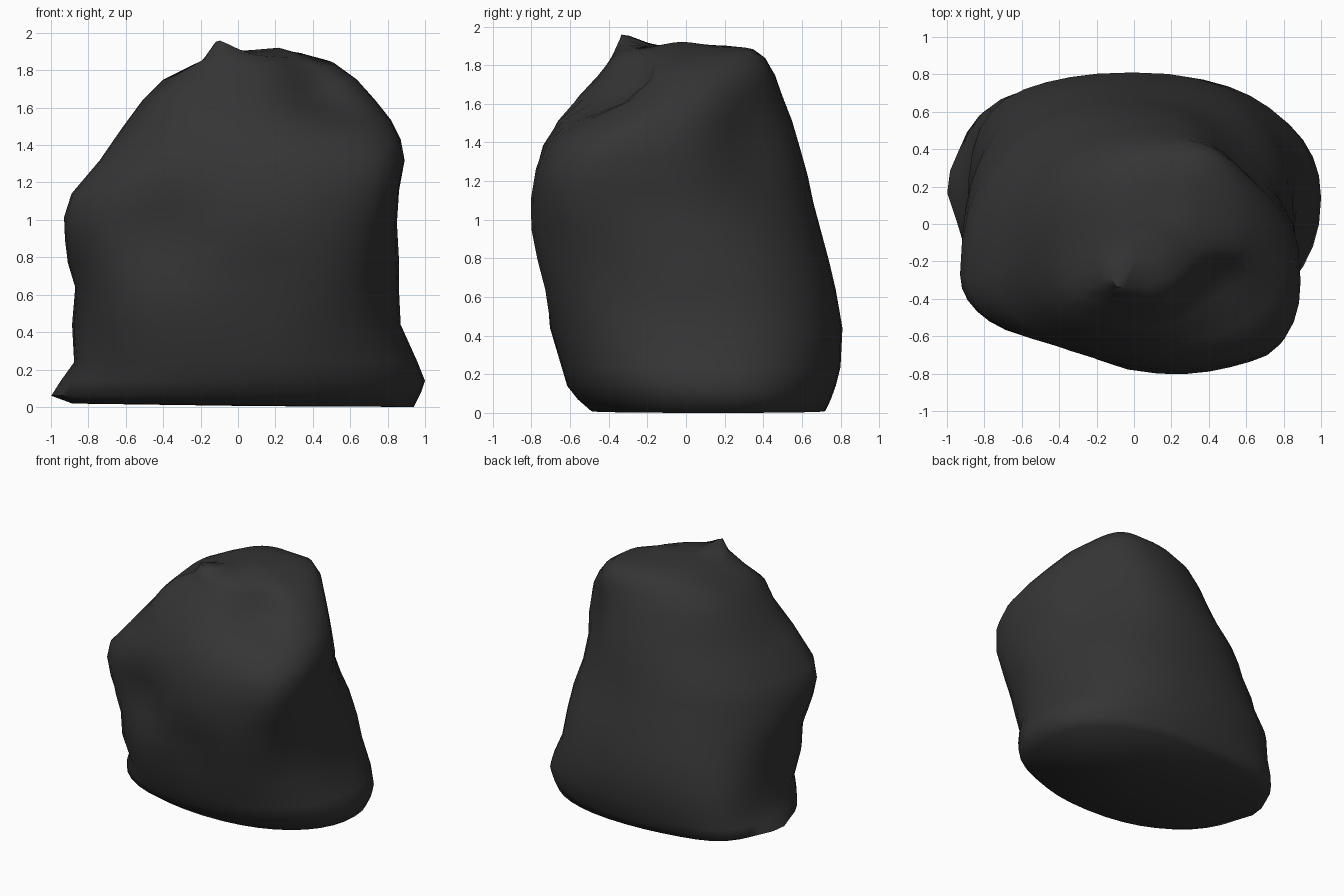
import bpy, bmesh, math
from mathutils import Vector

SEG = 40
# rings: z, x left, x right, y front, y back, y of widest point, squareness, tilt along x
RINGS = [
    (0.02, -0.87, 0.94, -0.49, 0.72, 0.16, 2.2, -0.01),
    (0.08, -0.96, 0.98, -0.56, 0.75, 0.16, 2.2, 0.01),
    (0.15, -0.93, 1.00, -0.615, 0.775, 0.14, 2.2, 0.0),
    (0.25, -0.87, 0.96, -0.645, 0.80, 0.12, 2.3, 0.0),
    (0.45, -0.885, 0.87, -0.715, 0.81, 0.08, 2.4, 0.0),
    (0.65, -0.87, 0.86, -0.76, 0.775, 0.00, 2.4, 0.0),
    (0.80, -0.91, 0.86, -0.79, 0.74, -0.08, 2.3, 0.02),
    (0.95, -0.925, 0.85, -0.80, 0.70, -0.20, 2.2, 0.05),
    (1.10, -0.93, 0.86, -0.79, 0.66, -0.27, 2.2, 0.08),
    (1.24, -0.89, 0.89, -0.765, 0.63, -0.30, 2.2, 0.10),
    (1.38, -0.74, 0.87, -0.73, 0.59, -0.26, 2.2, 0.07),
    (1.52, -0.62, 0.82, -0.66, 0.55, -0.12, 2.1, 0.03),
    (1.65, -0.51, 0.74, -0.56, 0.50, 0.00, 2.1, 0.0),
    (1.76, -0.40, 0.64, -0.46, 0.46, 0.05, 2.1, 0.0),
    (1.84, -0.24, 0.52, -0.40, 0.41, 0.06, 2.1, 0.0),
    (1.89, -0.13, 0.35, -0.32, 0.35, 0.04, 2.1, 0.0),
    (1.91, -0.04, 0.22, -0.18, 0.22, 0.0, 2.0, 0.0),
]
# dents and peaks: centre, radius, push
PUSHES = [
    ((0.42, -0.38, 1.70), 0.21, (0.0, 0.16, -0.06)),      # crease right of the gather
    ((-0.30, -0.38, 1.70), 0.20, (-0.06, -0.06, 0.03)),   # left front shoulder
    ((-0.05, -0.25, 1.89), 0.10, (-0.06, -0.08, 0.08)),   # gathered tip
    ((0.16, -0.02, 1.91), 0.10, (0.0, 0.0, 0.03)),        # second tip
    ((0.05, -0.12, 1.91), 0.06, (0.0, 0.0, -0.04)),       # hollow between tips
    ((0.42, 0.28, 1.82), 0.18, (0.0, 0.05, 0.03)),        # right back shoulder
    ((0.65, 0.38, 1.43), 0.28, (-0.07, -0.07, 0.0)),      # flat right back side
    ((-0.38, -0.66, 0.92), 0.24, (0.0, 0.11, 0.0)),       # undercut below front fold
    ((0.10, -0.75, 0.70), 0.22, (0.0, 0.05, 0.0)),        # front slack
    ((0.80, -0.58, 1.15), 0.22, (0.01, -0.07, 0.0)),      # right front bulge
    ((-0.75, 0.58, 0.22), 0.32, (-0.05, 0.07, 0.0)),      # full left back corner
    ((-0.97, 0.20, 0.07), 0.10, (-0.04, 0.0, 0.0)),       # bottom left corner
    ((0.80, -0.40, 0.75), 0.16, (-0.03, 0.03, 0.0)),      # side slack
]


def spow(v, p):
    return math.copysign(abs(v) ** p, v)


def ring_point(ring, a):
    z, xl, xr, yf, yb, yw, n, tilt = ring
    c, s = spow(math.cos(a), 2 / n), spow(math.sin(a), 2 / n)
    x = (xl + xr) / 2 + (xr - xl) / 2 * c
    y = yw + ((yb - yw) if s > 0 else (yw - yf)) * s
    # front turned so that the right side bulges forward at the fold
    if s < 0:
        y += 0.14 * x * s * math.exp(-((z - 1.05) / 0.42) ** 2)
    p = Vector((x, y, z + tilt * x))
    move = Vector()
    for centre, radius, push in PUSHES:
        d = (p - Vector(centre)).length / radius
        move += Vector(push) * math.exp(-d * d)
    return p + move


# bag body as stacked rings
bm = bmesh.new()
loops = [[bm.verts.new(ring_point(r, 2 * math.pi * i / SEG)) for i in range(SEG)] for r in RINGS]
for lo, hi in zip(loops, loops[1:]):
    for i in range(SEG):
        j = (i + 1) % SEG
        bm.faces.new((lo[i], lo[j], hi[j], hi[i]))
top = bm.verts.new((0.09, 0.0, 1.92))
base = bm.verts.new((0.1, 0.1, 0.015))
for i in range(SEG):
    j = (i + 1) % SEG
    bm.faces.new((loops[-1][i], loops[-1][j], top))
    bm.faces.new((loops[0][j], loops[0][i], base))
bmesh.ops.recalc_face_normals(bm, faces=bm.faces)
low = min(v.co.z for v in bm.verts)
bmesh.ops.translate(bm, verts=bm.verts, vec=(0, 0, -low))

mesh = bpy.data.meshes.new("bag")
bm.to_mesh(mesh)
bm.free()
bag = bpy.data.objects.new("bag", mesh)
bpy.context.collection.objects.link(bag)
mat = bpy.data.materials.new("black plastic")
mat.diffuse_color = (0.035, 0.035, 0.035, 1)
mesh.materials.append(mat)

# smooth shading, sharp only at tight folds
bpy.context.view_layer.objects.active = bag
bag.select_set(True)
bpy.ops.object.shade_smooth_by_angle(angle=math.radians(75))
